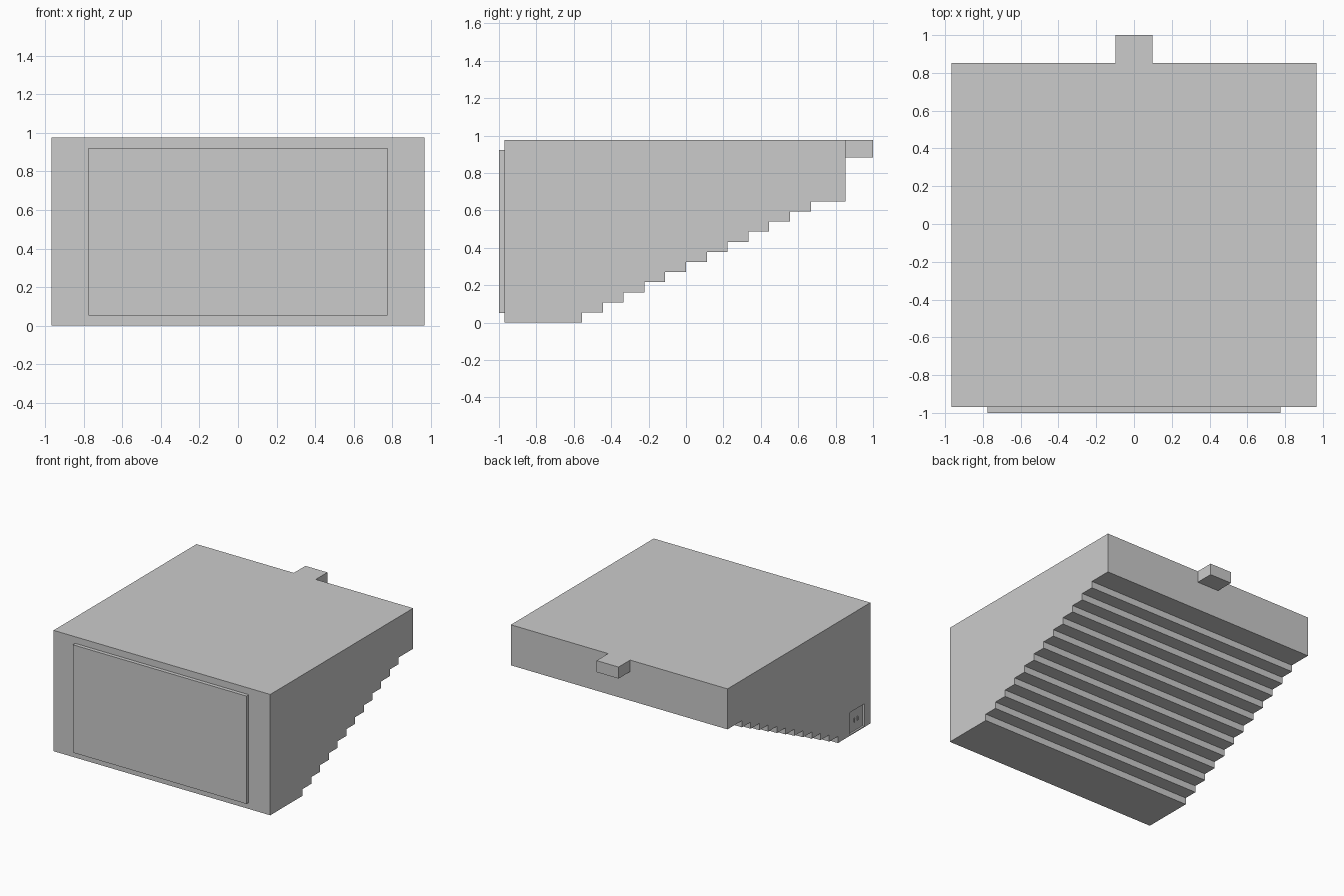
import bpy, bmesh

if "Cube" in bpy.data.objects:
    bpy.data.objects.remove(bpy.data.objects["Cube"])

W = 0.967                      # half width of the hall
FRONT, BACK, TOP = -0.97, 0.852, 0.975


def make_object(name, bm):
    bmesh.ops.recalc_face_normals(bm, faces=bm.faces)
    mesh = bpy.data.meshes.new(name)
    bm.to_mesh(mesh)
    bm.free()
    obj = bpy.data.objects.new(name, mesh)
    bpy.context.collection.objects.link(obj)
    return obj


def box(name, x0, x1, y0, y1, z0, z1):
    bm = bmesh.new()
    bmesh.ops.create_cube(bm, size=1)
    for v in bm.verts:
        v.co = (x1 if v.co.x > 0 else x0,
                y1 if v.co.y > 0 else y0,
                z1 if v.co.z > 0 else z0)
    return make_object(name, bm)


# Hall: side profile with stepped underside, extruded across the width
profile = [(BACK, TOP), (FRONT, TOP), (FRONT, 0)]
steps, rise, run, start = 12, 0.054, 0.1112, -0.556
for i in range(steps):
    y = start + i * run
    profile += [(y, i * rise), (y, (i + 1) * rise)]
profile.append((BACK, steps * rise))

bm = bmesh.new()
face = bm.faces.new([bm.verts.new((-W, y, z)) for y, z in profile])
ext = bmesh.ops.extrude_face_region(bm, geom=[face])
new_verts = [g for g in ext["geom"] if isinstance(g, bmesh.types.BMVert)]
bmesh.ops.translate(bm, vec=(2 * W, 0, 0), verts=new_verts)
hall = make_object("hall", bm)

# Door recess in the left wall
D0, D1, DH = -0.905, -0.70, 0.20
cutter = box("door_cutter", -W - 0.1, -W + 0.03, D0, D1, 0.008, DH)
cutter.hide_render = True
cutter.hide_viewport = True
cut = hall.modifiers.new("door_recess", "BOOLEAN")
cut.operation = "DIFFERENCE"
cut.solver = "EXACT"
cut.object = cutter

# Door frame, two leaves and their handles
F = 0.012
box("door_frame_top", -W, -W + 0.03, D0, D1, DH - F, DH)
box("door_frame_front", -W, -W + 0.03, D0, D0 + F, 0.008, DH - F)
box("door_frame_back", -W, -W + 0.03, D1 - F, D1, 0.008, DH - F)
mid = (D0 + D1) / 2
for side, y0, y1, hy in (("front", D0 + F, mid - 0.001, mid - 0.02),
                         ("back", mid + 0.001, D1 - F, mid + 0.02)):
    box("door_leaf_" + side, -W + 0.015, -W + 0.03, y0, y1, 0.008, DH - F)
    box("door_handle_" + side, -W + 0.008, -W + 0.015,
        hy - 0.004, hy + 0.004, 0.08, 0.11)

# Screen bay on the front and projection booth at the back
box("screen_bay", -0.775, 0.775, -1.0, FRONT, 0.052, 0.922)
box("projection_booth", -0.098, 0.098, BACK, 1.0, 0.882, TOP)
